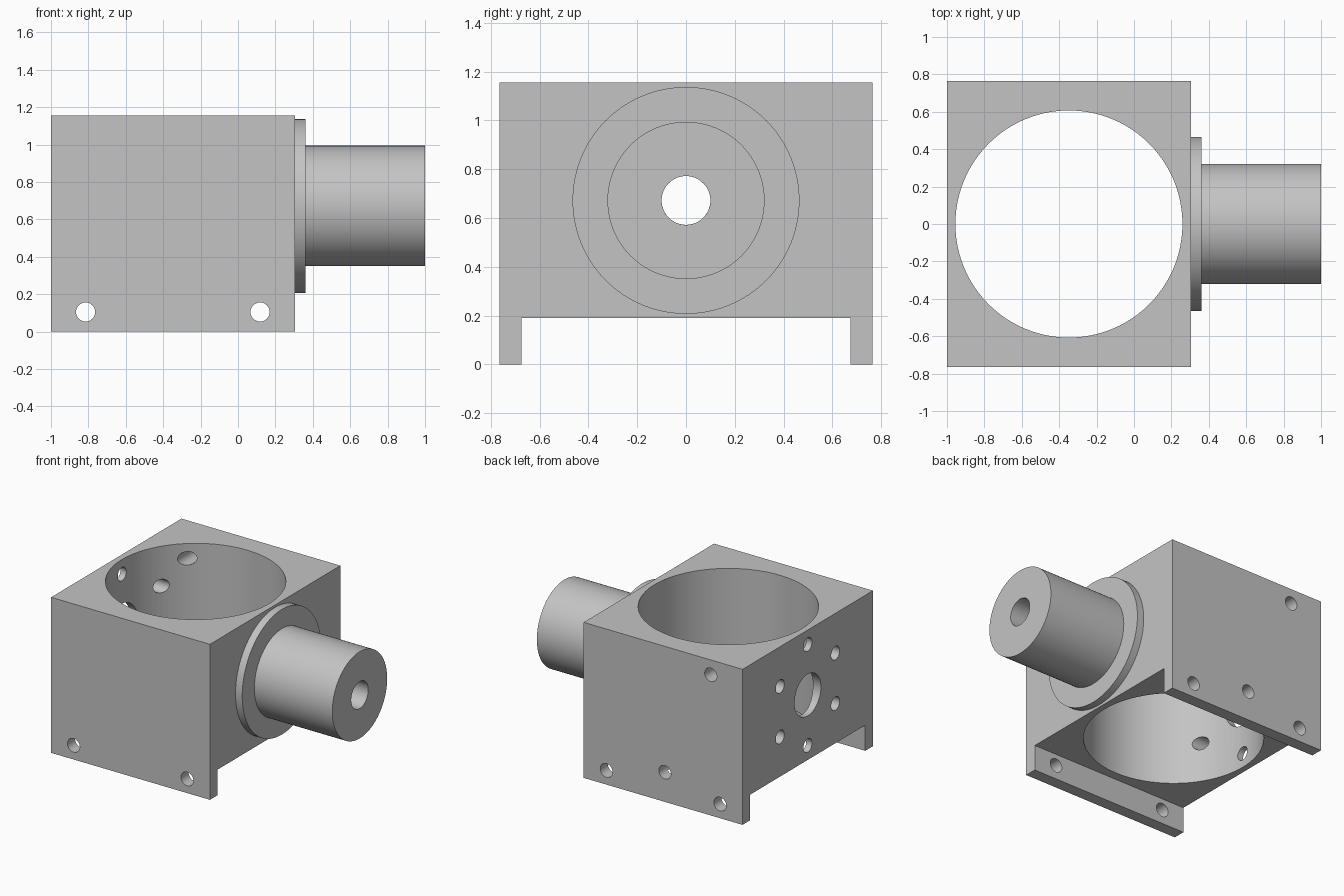
import bpy
import bmesh
from math import radians, sin, cos, pi
from mathutils import Matrix, Vector

default = bpy.data.objects.get("Cube")
if default:
    bpy.data.objects.remove(default, do_unlink=True)

AXIS_Z = 0.672     # height of the shaft axis
BORE_X = -0.348    # centre of the vertical bore

grey = bpy.data.materials.new("grey metal")
grey.use_nodes = True
grey.diffuse_color = (0.55, 0.55, 0.55, 1)
grey.node_tree.nodes["Principled BSDF"].inputs["Base Color"].default_value = (0.55, 0.55, 0.55, 1)


def make_object(name, bm):
    bmesh.ops.recalc_face_normals(bm, faces=bm.faces)
    mesh = bpy.data.meshes.new(name)
    bm.to_mesh(mesh)
    bm.free()
    mesh.materials.append(grey)
    obj = bpy.data.objects.new(name, mesh)
    bpy.context.collection.objects.link(obj)
    return obj


def box(name, low, high):
    low, high = Vector(low), Vector(high)
    bm = bmesh.new()
    bmesh.ops.create_cube(bm, size=1, matrix=Matrix.Translation((low + high) / 2)
                          @ Matrix.Diagonal((*(high - low), 1)))
    return make_object(name, bm)


def rod(name, start, end, radius, sides=32):
    start, end = Vector(start), Vector(end)
    axis = end - start
    turn = axis.to_track_quat('Z', 'Y').to_matrix().to_4x4()
    bm = bmesh.new()
    bmesh.ops.create_cone(bm, cap_ends=True, segments=sides, radius1=radius, radius2=radius,
                          depth=axis.length, matrix=Matrix.Translation((start + end) / 2) @ turn)
    return make_object(name, bm)


def smooth(obj):
    bpy.ops.object.select_all(action='DESELECT')
    obj.select_set(True)
    bpy.context.view_layer.objects.active = obj
    bpy.ops.object.shade_smooth_by_angle(angle=radians(30))


# Housing block
housing = box("housing", (-1, -0.765, 0), (0.305, 0.765, 1.155))

# Channel between the two feet, and the vertical bore
cutters = [
    box("channel_cutter", (-1.2, -0.675, -0.2), (0.5, 0.675, 0.19)),
    rod("bore_cutter", (BORE_X, 0, -0.3), (BORE_X, 0, 1.4), 0.607, 96),
    rod("shaft_hole_cutter", (0, 0, AXIS_Z), (0.5, 0, AXIS_Z), 0.1, 48),
    rod("centre_hole_cutter", (-1.2, 0, AXIS_Z), (-0.6, 0, AXIS_Z), 0.155, 48),
]

# Ring of six bolt holes on the face opposite the shaft
for i in range(6):
    a = pi / 6 + i * pi / 3
    y, z = 0.375 * cos(a), AXIS_Z + 0.375 * sin(a)
    cutters.append(rod("bolt_hole_cutter", (-1.2, y, z), (-0.6, y, z), 0.05))

# Cross holes through both feet
for x in (-0.815, 0.118):
    cutters.append(rod("foot_hole_cutter", (x, -1, 0.105), (x, 1, 0.105), 0.051))

# Two holes from the back face into the bore
for x, z in ((-0.739, 1.045), (-0.362, 0.22)):
    cutters.append(rod("back_hole_cutter", (x, 0.3, z), (x, 1, z), 0.05))

for cutter in cutters:
    cutter.hide_render = True
    mod = housing.modifiers.new(cutter.name, 'BOOLEAN')
    mod.operation = 'DIFFERENCE'
    mod.solver = 'EXACT'
    mod.object = cutter

# Bake the cuts and discard the cutters
bpy.context.view_layer.update()
cut_mesh = bpy.data.meshes.new_from_object(
    housing.evaluated_get(bpy.context.evaluated_depsgraph_get()))
housing.modifiers.clear()
housing.data = cut_mesh
cut_mesh.materials.clear()
cut_mesh.materials.append(grey)
for face in cut_mesh.polygons:
    face.material_index = 0
for cutter in cutters:
    bpy.data.objects.remove(cutter, do_unlink=True)
smooth(housing)

# Hollow shaft with flange, turned from one profile of (x, radius)
profile = [(0.305, 0.1), (0.305, 0.465), (0.36, 0.465), (0.36, 0.322), (1, 0.322), (1, 0.1)]
bm = bmesh.new()
ring = [bm.verts.new((x, 0, AXIS_Z + r)) for x, r in profile]
edges = [bm.edges.new((ring[i - 1], ring[i])) for i in range(len(ring))]
bmesh.ops.spin(bm, geom=ring + edges, cent=(0, 0, AXIS_Z), axis=(1, 0, 0),
               angle=2 * pi, steps=96, use_merge=False)
bmesh.ops.remove_doubles(bm, verts=bm.verts, dist=0.0005)
smooth(make_object("flanged_shaft", bm))
